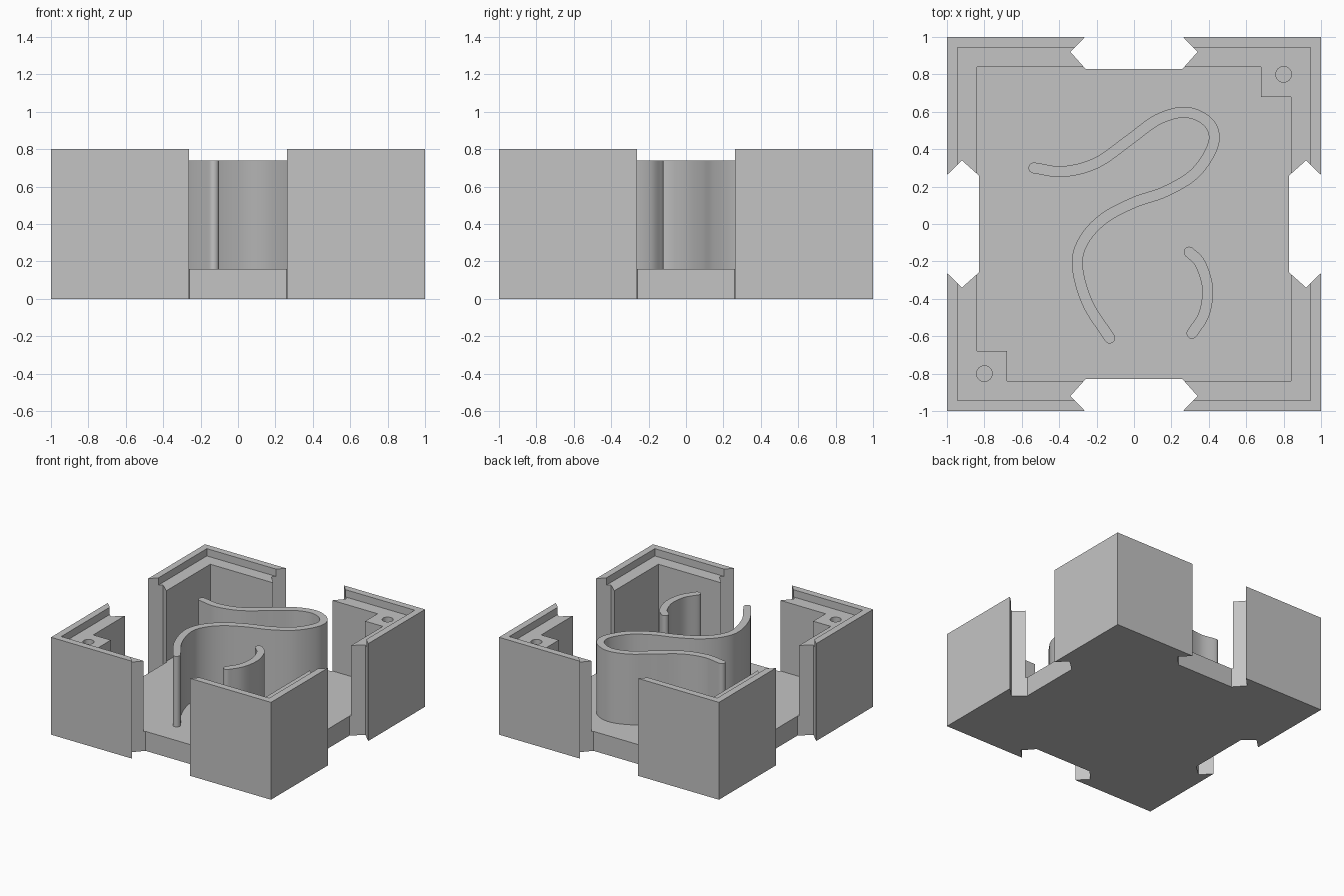
import bpy, bmesh, math
from mathutils import Vector, Matrix

old = bpy.data.objects.get("Cube")
if old:
    bpy.data.objects.remove(old, do_unlink=True)

gray = bpy.data.materials.new("plain gray")
gray.use_nodes = True
color = (0.55, 0.55, 0.55, 1)
gray.diffuse_color = color
gray.node_tree.nodes["Principled BSDF"].inputs["Base Color"].default_value = color

FLOOR, LEDGE, TOP = 0.16, 0.74, 0.8


def prism(name, outline, z0, z1):
    """Extrude a flat outline between two heights."""
    bm = bmesh.new()
    face = bm.faces.new([bm.verts.new((p[0], p[1], z0)) for p in outline])
    out = bmesh.ops.extrude_face_region(bm, geom=[face])
    top = [v for v in out["geom"] if isinstance(v, bmesh.types.BMVert)]
    bmesh.ops.translate(bm, verts=top, vec=(0, 0, z1 - z0))
    bmesh.ops.recalc_face_normals(bm, faces=bm.faces)
    mesh = bpy.data.meshes.new(name)
    bm.to_mesh(mesh)
    bm.free()
    mesh.materials.append(gray)
    obj = bpy.data.objects.new(name, mesh)
    bpy.context.collection.objects.link(obj)
    return obj


def select_only(obj):
    bpy.ops.object.select_all(action="DESELECT")
    obj.select_set(True)
    bpy.context.view_layer.objects.active = obj


def cut(obj, cutter):
    """Subtract a cutter and discard it."""
    cutter.hide_render = True
    mod = obj.modifiers.new("cut", "BOOLEAN")
    mod.operation, mod.solver, mod.object = "DIFFERENCE", "EXACT", cutter
    select_only(obj)
    bpy.ops.object.modifier_apply(modifier=mod.name)
    bpy.data.objects.remove(cutter, do_unlink=True)


def square(r):
    return [(-r, -r), (r, -r), (r, r), (-r, r)]


def circle(x, y, r, n=32):
    return [(x + r * math.cos(math.tau * i / n), y + r * math.sin(math.tau * i / n))
            for i in range(n)]


def smooth_path(points, steps=8):
    """Catmull-Rom curve through the given points."""
    p = [Vector(q) for q in points]
    p = [2 * p[0] - p[1]] + p + [2 * p[-1] - p[-2]]
    path = []
    for a, b, c, d in zip(p, p[1:], p[2:], p[3:]):
        for i in range(steps):
            t = i / steps
            path.append(0.5 * (2 * b + (c - a) * t + (2 * a - 5 * b + 4 * c - d) * t * t
                               + (3 * b - a - 3 * c + d) * t ** 3))
    return path + [p[-2]]


def ribbon(name, points, half=0.029):
    """Thin upright wall with round ends, following a smooth path."""
    path = smooth_path(points)
    last = len(path) - 1
    tangents = [(path[min(i + 1, last)] - path[max(i - 1, 0)]).normalized()
                for i in range(last + 1)]
    normals = [Vector((-t.y, t.x)) * half for t in tangents]
    left = [p + n for p, n in zip(path, normals)]
    right = [p - n for p, n in zip(path, normals)]

    def cap(center, start):
        return [center + Matrix.Rotation(-math.pi * k / 8, 2) @ start for k in range(1, 8)]

    outline = left + cap(path[-1], normals[-1]) + right[::-1] + cap(path[0], -normals[0])
    obj = prism(name, outline, FLOOR - 0.01, LEDGE)
    select_only(obj)
    bpy.ops.object.shade_smooth_by_angle(angle=math.radians(35))
    return obj


# Box with a floor, a recessed rim ledge and two corner posts
box = prism("open_box", square(1), 0, TOP)
inner, post = 0.84, 0.68
cavity = [(-inner, -post), (-post, -post), (-post, -inner), (inner, -inner),
          (inner, post), (post, post), (post, inner), (-inner, inner)]
cut(box, prism("cavity_cutter", cavity, FLOOR, 1))
cut(box, prism("ledge_cutter", square(0.945), LEDGE, 1))

# Dovetail doorway in the middle of each side
half_notch = [(0.26, 0.83), (0.34, 0.92), (0.262, 1), (0.262, 1.1)]
notch = half_notch + [(-x, y) for x, y in reversed(half_notch)]
for i in range(4):
    turn = Matrix.Rotation(i * math.pi / 2, 2)
    cut(box, prism("notch_cutter", [turn @ Vector(p) for p in notch], -0.1, 1))

# Peg holes in the posts
for s in (-1, 1):
    cut(box, prism("hole_cutter", circle(0.8 * s, 0.8 * s, 0.042), 0.35, 1))

# Curved inner walls
ribbon("winding_wall", [
    (-0.535, 0.3), (-0.38, 0.28), (-0.2, 0.327), (-0.02, 0.453), (0.13, 0.56),
    (0.28, 0.597), (0.4, 0.54), (0.425, 0.43), (0.33, 0.275), (0.17, 0.175),
    (0, 0.115), (-0.16, 0.03), (-0.267, -0.085), (-0.303, -0.22),
    (-0.25, -0.42), (-0.13, -0.61)])
ribbon("short_curved_wall", [
    (0.295, -0.15), (0.353, -0.21), (0.393, -0.34), (0.375, -0.48), (0.31, -0.585)])
